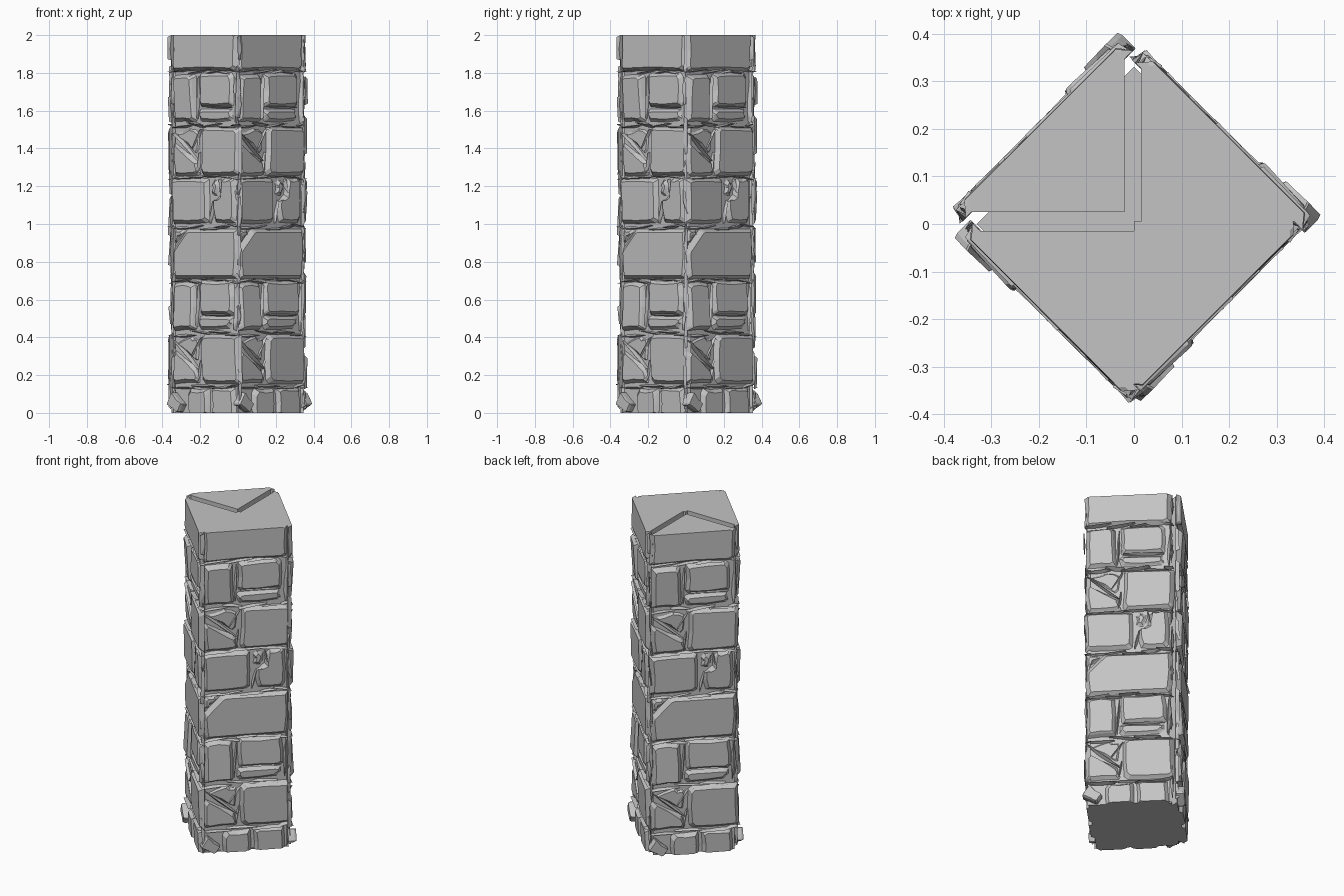
import bpy, bmesh, math, random
from mathutils import Vector

cube = bpy.data.objects.get("Cube")
if cube:
    bpy.data.objects.remove(cube, do_unlink=True)

rng = random.Random(7)
HEIGHT = 2.0
MORTAR = 0.234      # distance from wedge apex to the mortar plane
FACE = 0.256        # distance from wedge apex to the stone faces

grey = bpy.data.materials.new("stone_grey")
grey.use_nodes = True
colour = (0.55, 0.55, 0.55, 1)
grey.diffuse_color = colour
bsdf = next(n for n in grey.node_tree.nodes if n.type == 'BSDF_PRINCIPLED')
bsdf.inputs["Base Color"].default_value = colour
bsdf.inputs["Roughness"].default_value = 0.9


def finish(bm, name):
    bmesh.ops.recalc_face_normals(bm, faces=bm.faces)
    mesh = bpy.data.meshes.new(name)
    bm.to_mesh(mesh)
    bm.free()
    mesh.materials.append(grey)
    return mesh


def place(mesh, name, location=(0, 0, 0), angle=0):
    obj = bpy.data.objects.new(name, mesh)
    obj.location = location
    obj.rotation_euler.z = angle
    bpy.context.collection.objects.link(obj)
    return obj


def prism(outline, bottom, top):
    bm = bmesh.new()
    lo = [bm.verts.new((x, y, bottom)) for x, y in outline]
    hi = [bm.verts.new((x, y, top)) for x, y in outline]
    bm.faces.new(lo)
    bm.faces.new(hi)
    for i in range(len(lo)):
        j = (i + 1) % len(lo)
        bm.faces.new((lo[i], lo[j], hi[j], hi[i]))
    return bm


def stone(bm, outline, front=FACE, jitter=0.005, flare=0.014, inset=0.009, round_off=0.01, tilt=0.03):
    """Chipped stone: flared root, steep sides and an inset, slightly tilted face."""
    pts = [Vector(p) for p in outline]
    mid = sum(pts, Vector((0, 0))) / len(pts)
    rim = []
    for i, p in enumerate(pts):
        for q in (pts[i - 1], pts[(i + 1) % len(pts)]):
            edge = q - p
            rim.append(p + edge.normalized() * min(round_off * rng.uniform(0.5, 2), edge.length * 0.3))
        half = (p + pts[(i + 1) % len(pts)]) / 2
        rim.append(half)
    rim = [p + Vector((rng.uniform(-1, 1), rng.uniform(-1, 1))) * jitter for p in rim]
    slope_u, slope_z = rng.uniform(-tilt, tilt), rng.uniform(-tilt, tilt)
    rings = []
    for grow, depth in ((flare, MORTAR - 0.006), (0, front - 0.011), (-inset, front)):
        ring = []
        for p in rim:
            d = p - mid
            q = p + Vector((math.copysign(min(abs(grow), abs(d.x)), d.x * grow),
                            math.copysign(min(abs(grow), abs(d.y)), d.y * grow)))
            n = depth
            if grow <= 0:
                n += slope_u * d.x + slope_z * d.y
            z = min(max(q.y, 0), HEIGHT)
            ring.append(bm.verts.new((min(max(q.x, -0.275), 0.262), -n, z)))
        rings.append(ring)
    for a, b in zip(rings, rings[1:]):
        for i in range(len(a)):
            j = (i + 1) % len(a)
            bm.faces.new((a[i], a[j], b[j], b[i]))
    bm.faces.new(rings[-1])
    bm.faces.new(rings[0][::-1])


def block(bm, left, right, low, high, **options):
    stone(bm, [(left, low), (right, low), (right, high), (left, high)], **options)


def sliver(bm, start, end, width, front):
    """Thin pointed ridge of mortar."""
    a, b = Vector(start), Vector(end)
    side = (b - a).orthogonal().normalized() * width
    t = rng.uniform(0.3, 0.7)
    base = [a, a.lerp(b, t) + side, b, a.lerp(b, 1 - t) - side]
    ring = [bm.verts.new((p.x, -MORTAR + 0.008, min(max(p.y, 0), HEIGHT))) for p in base]
    ridge = [a.lerp(b, s) + side * rng.uniform(-0.5, 0.5) for s in (0.05, 0.92)]
    r0, r1 = [bm.verts.new((p.x, -front + rng.uniform(0, 0.012), min(max(p.y, 0), HEIGHT))) for p in ridge]
    for face in ((ring[0], ring[1], r0), (ring[1], ring[2], r1), (ring[1], r1, r0),
                 (ring[2], ring[3], r1), (ring[3], ring[0], r0), (ring[3], r0, r1), ring[::-1]):
        bm.faces.new(face)


def split_course(bm, z):
    """Tall stone on the left, a wide one over a thin one on the right."""
    block(bm, -0.23, -0.085, z + 0.02, z + 0.25, front=FACE + 0.006, tilt=0.06)
    block(bm, -0.035, 0.2, z + 0.1, z + 0.26)
    block(bm, -0.04, 0.19, z + 0.02, z + 0.075, front=FACE - 0.004)
    sliver(bm, (-0.065, z + 0.02), (-0.055, z + 0.26), 0.01, FACE)
    sliver(bm, (-0.04, z + 0.09), (0.21, z + 0.085), 0.009, FACE + 0.005)
    sliver(bm, (0.225, z), (0.235, z + 0.25), 0.016, FACE + 0.004)


def broken_course(bm, z):
    """Cracked stone on the left, a sound one on the right."""
    stone(bm, [(-0.23, z), (-0.05, z), (-0.07, z + 0.06), (-0.23, z + 0.16)], front=FACE - 0.002)
    stone(bm, [(-0.22, z + 0.21), (-0.06, z + 0.1), (-0.05, z + 0.22), (-0.12, z + 0.24)], front=FACE - 0.012)
    block(bm, -0.02, 0.245, z, z + 0.24, front=FACE + 0.002)
    sliver(bm, (-0.24, z + 0.22), (-0.04, z + 0.06), 0.012, FACE + 0.004)
    sliver(bm, (-0.1, z + 0.13), (-0.03, z + 0.24), 0.01, FACE)
    sliver(bm, (-0.06, z), (-0.04, z + 0.12), 0.01, FACE)


# Stones of one wall, from the top course down
bm = bmesh.new()
block(bm, -0.235, 0.225, 1.82, 2.02, front=FACE, tilt=0.01)
split_course(bm, 1.53)
broken_course(bm, 1.265)
block(bm, -0.238, 0.01, 1.01, 1.235, front=FACE + 0.003)
stone(bm, [(0.075, 1.02), (0.22, 1.015), (0.215, 1.235), (0.13, 1.23), (0.11, 1.13), (0.06, 1.12)])
block(bm, 0.05, 0.09, 1.16, 1.23, front=FACE - 0.006)
sliver(bm, (0.035, 1.0), (0.06, 1.13), 0.012, FACE + 0.002)
sliver(bm, (0.11, 1.24), (0.12, 1.16), 0.012, FACE + 0.008)
stone(bm, [(-0.23, 0.72), (0.23, 0.72), (0.235, 0.965), (-0.13, 0.965), (-0.23, 0.86)], tilt=0.015)
stone(bm, [(-0.235, 0.89), (-0.16, 0.965), (-0.235, 0.965)], front=FACE - 0.008, jitter=0.002)
split_course(bm, 0.43)
broken_course(bm, 0.165)
block(bm, -0.12, 0.02, -0.02, 0.115, front=FACE + 0.003)
block(bm, 0.055, 0.21, -0.02, 0.125)
stones = finish(bm, "wall_stones")

# Mortar ridges along the bed joints and the wall corners
bm = bmesh.new()
for joint in (0.145, 0.42, 0.7, 0.985, 1.25, 1.52, 1.81):
    u = -0.25
    while u < 0.2:
        length = rng.uniform(0.1, 0.2)
        end = min(u + length, 0.255)
        sliver(bm, (u, joint + rng.uniform(-0.015, 0.015)), (end, joint + rng.uniform(-0.015, 0.015)),
               rng.uniform(0.007, 0.013), FACE + rng.uniform(0, 0.01))
        u += length * 0.75
for side in (-0.245, 0.24):
    z = 0.02
    while z < 1.9:
        length = rng.uniform(0.1, 0.25)
        sliver(bm, (side + rng.uniform(-0.01, 0.01), z), (side + rng.uniform(-0.01, 0.01), min(z + length, HEIGHT)),
               rng.uniform(0.006, 0.012), FACE - rng.uniform(0, 0.01))
        z += length + rng.uniform(0, 0.06)
ridges = finish(bm, "mortar_ridges")

# Loose rock leaning on the foot of each wall
bm = bmesh.new()
stone(bm, [(-0.265, 0.045), (-0.18, 0), (-0.15, 0.045), (-0.225, 0.11)], front=0.276,
      jitter=0.003, flare=0, inset=0.004, round_off=0.004, tilt=0.08)
rock = finish(bm, "foot_rock")

# Triangular core of one wall, meeting the others at the middle
core = finish(prism([(0, 0), (-MORTAR, -MORTAR), (MORTAR, -MORTAR)], 0, HEIGHT), "wall_core")

# Four walls, one standing slightly away from the rest
walls = {
    "front_left": ((0.0, 0.005, 0), 45),
    "back_left": ((0.015, 0.005, 0), 135),
    "back_right": ((-0.02, 0.025, 0), 225),
    "front_right": ((0.0, -0.015, 0), 315),
}
for name, (apex, degrees) in walls.items():
    for mesh, part in ((core, "core"), (stones, "stones"), (ridges, "ridges"), (rock, "rock")):
        place(mesh, f"{name}_{part}", apex, math.radians(degrees))

# Base slab closing the gaps underneath
r = MORTAR
place(finish(prism([(-r, -r), (r, -r), (r, r), (-r, r)], 0, 0.008), "base_slab"), "base_slab", angle=math.radians(45))
